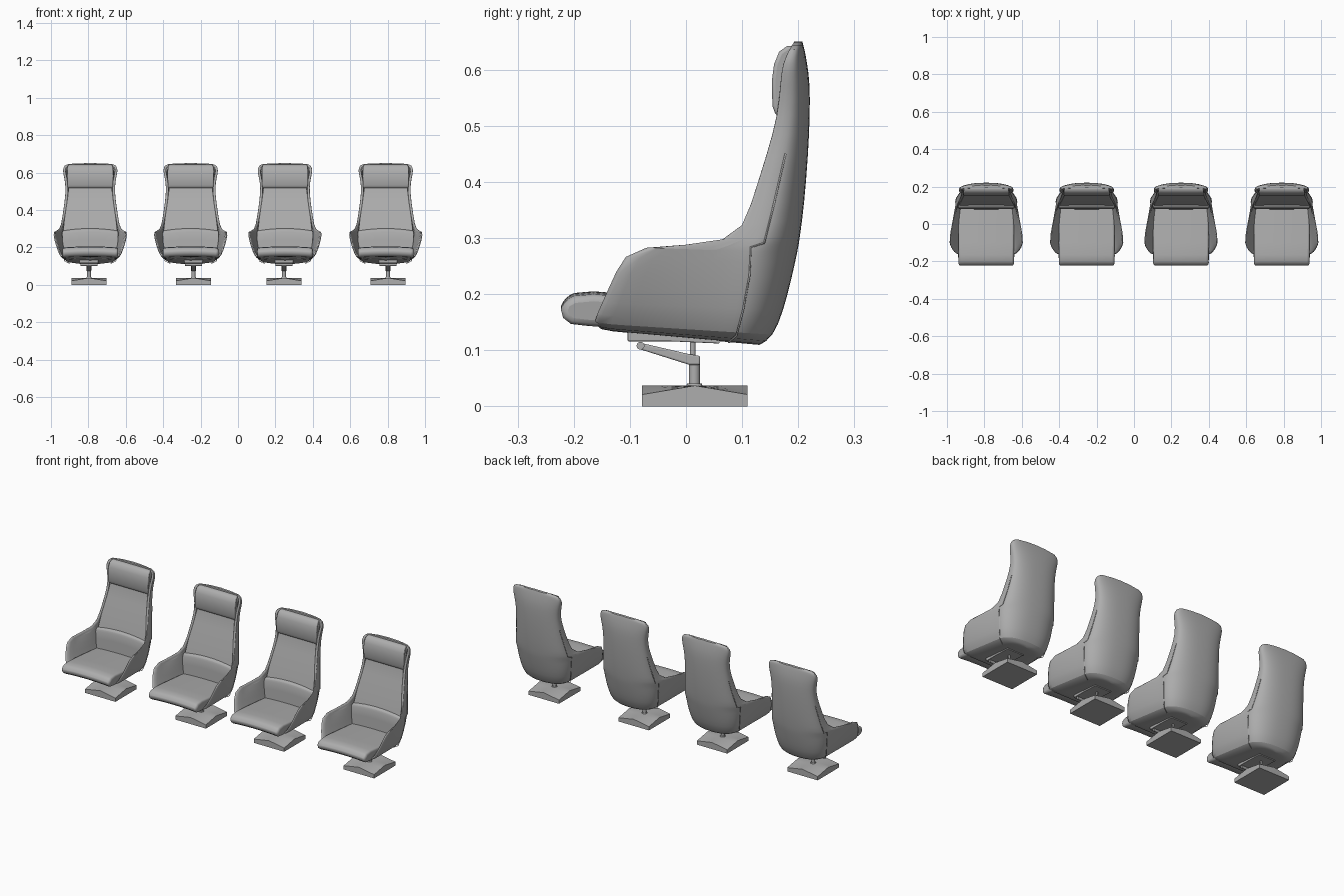
import bpy, bmesh, math
from mathutils import Vector

if "Cube" in bpy.data.objects:
    bpy.data.objects.remove(bpy.data.objects["Cube"])

grey = bpy.data.materials.new("neutral_grey")
grey.use_nodes = True
colour = (0.42, 0.42, 0.42, 1)
grey.diffuse_color = colour
grey.node_tree.nodes["Principled BSDF"].inputs["Base Color"].default_value = colour

# Horizontal shift of each chair body and of its pedestal
BODY_X = (-0.79, -0.253, 0.251, 0.79)
BASE_X = (-0.797, -0.238, 0.246, 0.802)


def place(bm, name, shifts, bevel=0, segments=3, thickness=0, subsurf=0):
    """Turn a bmesh into one object per chair, with shared mesh data."""
    bmesh.ops.recalc_face_normals(bm, faces=bm.faces)
    mesh = bpy.data.meshes.new(name)
    bm.to_mesh(mesh)
    bm.free()
    mesh.materials.append(grey)
    for i, x in enumerate(shifts):
        ob = bpy.data.objects.new(f"{name}_{i + 1}", mesh)
        bpy.context.collection.objects.link(ob)
        ob.location.x = x
        if i == 0:
            bpy.ops.object.select_all(action="DESELECT")
            bpy.context.view_layer.objects.active = ob
            ob.select_set(True)
            bpy.ops.object.shade_smooth_by_angle(angle=math.radians(40))
        if thickness:
            m = ob.modifiers.new("thickness", "SOLIDIFY")
            m.thickness, m.offset = thickness, -1
        if bevel:
            m = ob.modifiers.new("soft_edges", "BEVEL")
            m.width, m.segments = bevel, segments
            m.limit_method, m.angle_limit = "ANGLE", math.radians(40)
        if subsurf:
            m = ob.modifiers.new("smooth", "SUBSURF")
            m.levels = m.render_levels = subsurf


def pad(name, profile, bevel, crown=0, shifts=BODY_X, steps=8):
    """Cushion: a (y, z, half width) profile swept across x, raised mid-way."""
    bm = bmesh.new()
    rings = []
    for k in range(steps + 1):
        u = 2 * k / steps - 1
        rings.append([bm.verts.new((u * w, y, z + crown * (1 - u * u)))
                      for y, z, w in profile])
    n = len(profile)
    for a, b in zip(rings, rings[1:]):
        for j in range(n):
            bm.faces.new((a[j], a[(j + 1) % n], b[(j + 1) % n], b[j]))
    bm.faces.new(rings[0])
    bm.faces.new(rings[-1])
    place(bm, name, shifts, bevel)


def rod(name, start, end, radius, shifts=BASE_X, end_radius=None):
    start, end = Vector(start), Vector(end)
    bm = bmesh.new()
    turn = (end - start).to_track_quat("Z", "Y").to_matrix().to_4x4()
    turn.translation = (start + end) / 2
    bmesh.ops.create_cone(bm, cap_ends=True, segments=20, radius1=radius,
                          radius2=end_radius or radius,
                          depth=(end - start).length, matrix=turn)
    place(bm, name, shifts)


# Shell levels: front z, back z, front y, corner y, back y, front and corner half width
LEVELS = (
    (0.136, 0.109, -0.160, 0.06, 0.130, 0.130, 0.110),
    (0.143, 0.122, -0.168, 0.07, 0.155, 0.157, 0.138),
    (0.180, 0.170, -0.152, 0.08, 0.174, 0.178, 0.152),
    (0.240, 0.230, -0.125, 0.09, 0.189, 0.196, 0.162),
    (0.293, 0.280, -0.098, 0.09, 0.200, 0.205, 0.167),
    (0.284, 0.300, 0.088, 0.12, 0.203, 0.163, 0.162),
    (0.360, 0.360, 0.115, 0.14, 0.211, 0.149, 0.149),
    (0.450, 0.450, 0.144, 0.165, 0.218, 0.136, 0.136),
    (0.520, 0.520, 0.164, 0.178, 0.221, 0.130, 0.130),
    (0.575, 0.575, 0.168, 0.182, 0.221, 0.139, 0.139),
    (0.612, 0.612, 0.172, 0.185, 0.216, 0.148, 0.148),
    (0.638, 0.638, 0.184, 0.192, 0.211, 0.140, 0.140),
    (0.651, 0.651, 0.193, 0.197, 0.207, 0.118, 0.118),
)


def level_points(zf, zb, yf, yc, yb, hf, hb, sides=4, arc=9):
    """U-shaped outline from the left front edge round the back to the right."""
    half = [(hf + (hb - hf) * k / sides, yf + (yc - yf) * k / sides)
            for k in range(sides)]
    for k in range(arc + 1):
        a = math.pi / 2 * k / arc
        half.append((hb * max(math.cos(a), 0) ** 0.83,
                     yc + (yb - yc) * math.sin(a) ** 0.83))
    half[-1] = (0, yb)
    full = half + [(-x, y) for x, y in reversed(half[:-1])]
    return [(x, y, zf + (zb - zf) * (y - yf) / (yb - yf)) for x, y in full]


# Outer shell: wings, arms, back and underside in one skin
rows = [level_points(*level) for level in LEVELS]
bm = bmesh.new()
grid = [[bm.verts.new(p) for p in row] for row in rows]
n = len(grid[0])
for a, b in zip(grid, grid[1:]):
    for j in range(n - 1):
        bm.faces.new((a[j], a[j + 1], b[j + 1], b[j]))
for row in (grid[0], grid[-1]):
    for j in range(n // 2 - 1):
        bm.faces.new((row[j], row[j + 1], row[n - 2 - j], row[n - 1 - j]))
    bm.faces.new((row[n // 2 - 1], row[n // 2], row[n // 2 + 1]))
place(bm, "shell", BODY_X, thickness=0.014, subsurf=1)

# Seam piping between the side panels and the back
for side, index in (("left", 5), ("right", n - 6)):
    for i, x in enumerate(BODY_X):
        curve = bpy.data.curves.new(f"{side}_seam", "CURVE")
        curve.dimensions = "3D"
        curve.bevel_depth = 0.0018
        curve.bevel_resolution = 1
        spline = curve.splines.new("POLY")
        path = [row[index] for row in rows[:8]]
        spline.points.add(len(path) - 1)
        for point, p in zip(spline.points, path):
            point.co = (*p, 1)
        curve.materials.append(grey)
        ob = bpy.data.objects.new(f"{side}_seam_{i + 1}", curve)
        ob.location.x = x
        bpy.context.collection.objects.link(ob)

# Upholstery
pad("seat_cushion", [
    (-0.170, 0.142, 0.148), (-0.205, 0.146, 0.148), (-0.219, 0.157, 0.148),
    (-0.223, 0.172, 0.148), (-0.217, 0.187, 0.148), (-0.200, 0.196, 0.149),
    (-0.165, 0.199, 0.150), (-0.100, 0.194, 0.152), (0.100, 0.178, 0.150),
    (0.100, 0.135, 0.130)], 0.012, crown=0.006)
pad("lumbar_cushion", [
    (0.078, 0.160, 0.142), (0.082, 0.230, 0.150), (0.084, 0.270, 0.152),
    (0.090, 0.285, 0.151), (0.104, 0.290, 0.148), (0.140, 0.285, 0.140),
    (0.130, 0.160, 0.125)], 0.006, crown=0.012)
pad("back_cushion", [
    (0.094, 0.270, 0.150), (0.116, 0.360, 0.139), (0.144, 0.450, 0.126),
    (0.165, 0.520, 0.119), (0.174, 0.600, 0.132), (0.182, 0.630, 0.128),
    (0.195, 0.635, 0.120), (0.195, 0.520, 0.112), (0.178, 0.450, 0.118),
    (0.150, 0.360, 0.130), (0.130, 0.270, 0.138)], 0.008)
pad("headrest", [
    (0.172, 0.514, 0.120), (0.160, 0.519, 0.122), (0.154, 0.535, 0.124),
    (0.153, 0.580, 0.125), (0.157, 0.610, 0.125), (0.166, 0.632, 0.123),
    (0.180, 0.642, 0.120), (0.196, 0.643, 0.117), (0.196, 0.530, 0.117)], 0.010)

# Swivel mechanism under the seat
pad("mounting_plate", [
    (-0.104, 0.116, 0.050), (-0.030, 0.116, 0.050), (0.060, 0.112, 0.050),
    (0.060, 0.126, 0.050), (-0.104, 0.142, 0.050)], 0.002, shifts=BASE_X, steps=1)
pad("tilt_arm", [
    (-0.086, 0.103, 0.013), (0.006, 0.074, 0.013), (0.025, 0.074, 0.013),
    (0.025, 0.090, 0.013), (0.006, 0.093, 0.013), (-0.080, 0.113, 0.013)],
    0.003, shifts=BASE_X, steps=1)
rod("pivot_bolt", (-0.045, -0.081, 0.108), (0.045, -0.081, 0.108), 0.007)
rod("column", (0, 0.015, 0.034), (0, 0.015, 0.088), 0.010)
rod("column_pin", (0, 0.012, 0.085), (0, 0.012, 0.115), 0.005)
rod("column_collar", (0, 0.015, 0.034), (0, 0.015, 0.041), 0.015, end_radius=0.013)

# Square pedestal whose top falls away toward its four corners
bm = bmesh.new()
bmesh.ops.create_grid(bm, x_segments=8, y_segments=8, size=0.094)
top = bm.verts[:]
rim = [e for e in bm.edges if e.is_boundary]
skirt = bmesh.ops.extrude_edge_only(bm, edges=rim)["geom"]
for v in top:
    v.co.z = 0.037 - 0.016 * abs(v.co.x * v.co.y) / 0.094 ** 2
bmesh.ops.holes_fill(bm, edges=[e for e in bm.edges if e.is_boundary], sides=0)
bmesh.ops.translate(bm, verts=bm.verts, vec=(0, 0.016, 0))
place(bm, "pedestal", BASE_X)
